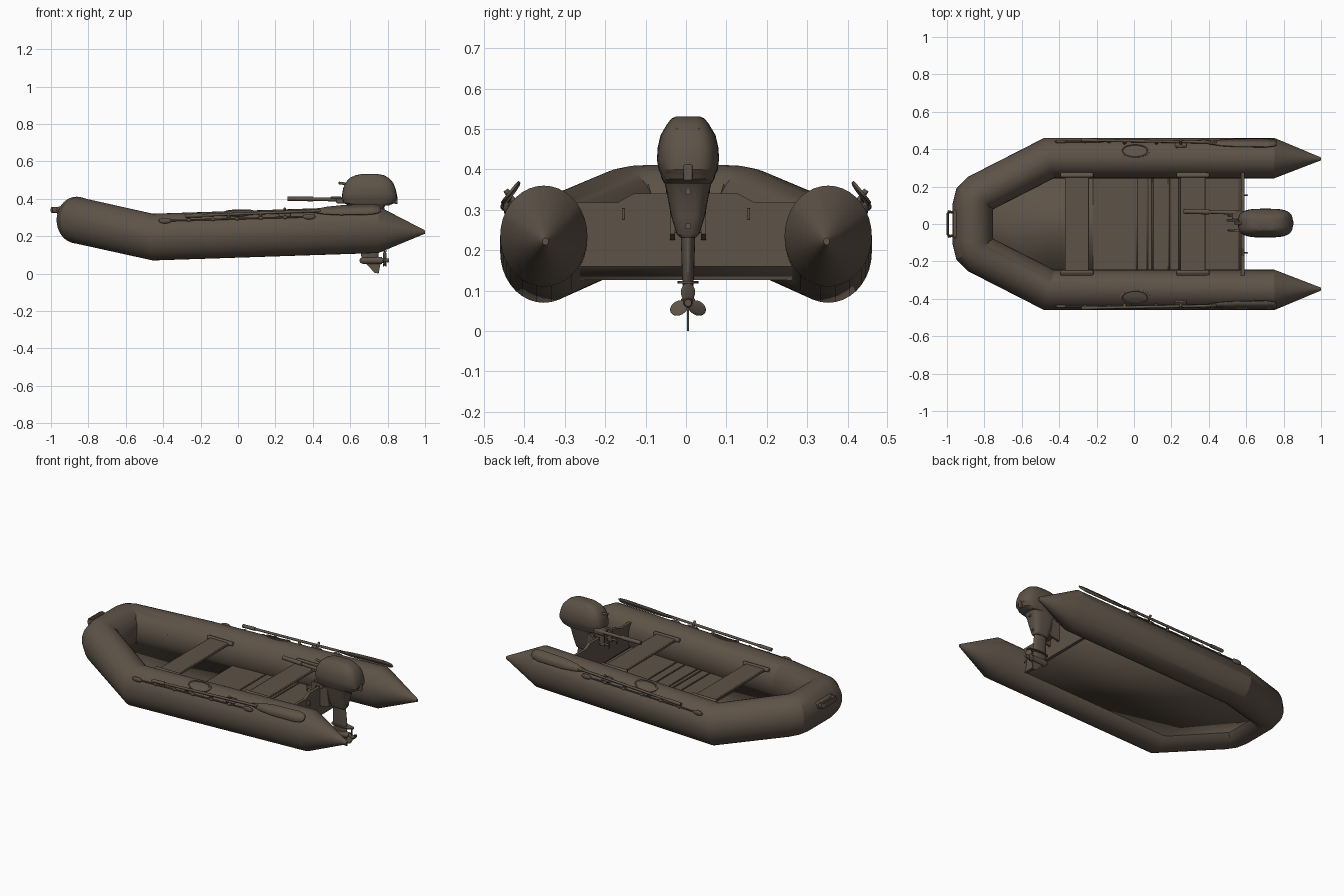
import bpy, bmesh, math
from mathutils import Vector, Matrix

if "Cube" in bpy.data.objects:
    bpy.data.objects.remove(bpy.data.objects["Cube"])

mat = bpy.data.materials.new("dark_brown")
mat.diffuse_color = (0.11, 0.085, 0.063, 1)
mat.use_nodes = True
mat.node_tree.nodes["Principled BSDF"].inputs["Base Color"].default_value = mat.diffuse_color


def finish(name, bm, thick=0, bevel=0):
    bmesh.ops.recalc_face_normals(bm, faces=bm.faces[:])
    me = bpy.data.meshes.new(name)
    bm.to_mesh(me)
    bm.free()
    me.materials.append(mat)
    ob = bpy.data.objects.new(name, me)
    bpy.context.collection.objects.link(ob)
    if thick:
        m = ob.modifiers.new("thickness", 'SOLIDIFY')
        m.thickness, m.offset = thick, 0
    if bevel:
        m = ob.modifiers.new("bevel", 'BEVEL')
        m.width, m.segments = bevel, 2
    return ob


def skin(name, rings, closed=False):
    """Bridge equal rings of points; cap the ends unless closed."""
    bm = bmesh.new()
    vs = [[bm.verts.new(p) for p in r] for r in rings]
    n = len(vs[0])
    pairs = list(zip(vs, vs[1:])) + ([(vs[-1], vs[0])] if closed else [])
    for a, b in pairs:
        for i in range(n):
            bm.faces.new((a[i], a[(i + 1) % n], b[(i + 1) % n], b[i]))
    if not closed:
        bm.faces.new(vs[0])
        bm.faces.new(vs[-1])
    return finish(name, bm)


def sweep(name, path, ry, rz, scales=None, n=32, closed=False):
    """Mitred sweep of an upright ellipse along a mostly level path."""
    P = [Vector(p) for p in path]
    k = len(P)
    rings = []
    for i, p in enumerate(P):
        a = P[i - 1] if i or closed else p
        b = P[(i + 1) % k] if i < k - 1 or closed else p
        d1, d2 = (p - a).to_2d(), (b - p).to_2d()
        d1 = d1.normalized() if d1.length else d2.normalized()
        d2 = d2.normalized() if d2.length else d1
        t = (d1 + d2).normalized()
        side = Vector((-t.y, t.x, 0)) / max(t.dot(d1), 0.5)
        s = scales[i] if scales else 1
        rings.append([p + side * (ry * s * math.cos(u)) + Vector((0, 0, rz * s * math.sin(u)))
                      for u in (2 * math.pi * j / n for j in range(n))])
    return skin(name, rings, closed)


def loft(name, levels, power=0.6, n=32):
    """Stack of rounded rectangles: (z, centre x, half x, half y)."""
    f = lambda c: math.copysign(abs(c) ** power, c)
    return skin(name, [[(cx + hx * f(math.cos(u)), 0.005 + hy * f(math.sin(u)), z)
                        for u in (2 * math.pi * j / n for j in range(n))]
                       for z, cx, hx, hy in levels])


def rod(name, a, b, r1, r2=None, n=16):
    a, b = Vector(a), Vector(b)
    bm = bmesh.new()
    bmesh.ops.create_cone(bm, cap_ends=True, segments=n, radius1=r1,
                          radius2=r1 if r2 is None else r2, depth=(b - a).length)
    q = (b - a).to_track_quat('Z', 'Y').to_matrix().to_4x4()
    bm.transform(Matrix.Translation((a + b) / 2) @ q)
    return finish(name, bm)


def box(name, c, size, rot=Matrix.Identity(4), bevel=0.004):
    bm = bmesh.new()
    bmesh.ops.create_cube(bm, size=1)
    bm.transform(Matrix.Translation(c) @ rot @ Matrix.Diagonal((*size, 1)))
    return finish(name, bm, bevel=bevel)


def ball(name, M, size):
    bm = bmesh.new()
    bmesh.ops.create_uvsphere(bm, u_segments=20, v_segments=12, radius=1)
    bm.transform(M @ Matrix.Diagonal((*size, 1)))
    return finish(name, bm)


def prism(name, pts, vec, bevel=0):
    bm = bmesh.new()
    f = bm.faces.new([bm.verts.new(p) for p in pts])
    g = bmesh.ops.extrude_face_region(bm, geom=[f])["geom"]
    bmesh.ops.translate(bm, vec=vec, verts=[v for v in g if isinstance(v, bmesh.types.BMVert)])
    return finish(name, bm, bevel=bevel)


def ribbon(name, sections, thick):
    """Strip through pairs of points."""
    bm = bmesh.new()
    vs = [[bm.verts.new(p) for p in s] for s in sections]
    for a, b in zip(vs, vs[1:]):
        bm.faces.new((a[0], a[1], b[1], b[0]))
    return finish(name, bm, thick)


def tube_z(x):
    return 0.21 + 0.0333 * x


def on_tube(x, s, deg, lift=0.0):
    """Point on the straight side tube; deg measured from outboard up to the top."""
    u = math.radians(deg)
    return Vector((x, s * (0.352 + (0.108 + lift) * math.cos(u)), tube_z(x) + (0.125 + lift) * math.sin(u)))


# Inflatable hull tube with pointed stern cones
half = [(1.0, .348, .222, .07), (.75, .352, .235, 1), (-.455, .352, .195, 1),
        (-.825, .163, .277, 1), (-.852, .135, .284, 1), (-.862, .095, .286, 1)]
full = half + [(x, -y, z, s) for x, y, z, s in reversed(half)]
sweep("hull_tube", [p[:3] for p in full], .108, .125, [p[3] for p in full], 36)

# Floor, boards and transom
ribbon("floor", [((x, -y, z), (x, y, z)) for x, y, z in
                 ((.58, .3, .165), (-.455, .3, .13), (-.81, .12, .21))], .008)
tilt = Matrix.Rotation(-0.034, 4, 'Y')
for i, (a, b) in enumerate(((-.22, .012), (.018, .068), (.074, .096), (.102, .185), (.191, .24), (.246, .56))):
    m = (a + b) / 2
    box(f"floor_board_{i + 1}", (m, 0, .151 + .034 * m), (b - a, .54, .012), tilt, .003)
T = [(.29, .16), (.29, .318), (.17, .318), (.13, .34)]
prism("transom", [(.572, y, z) for y, z in T] + [(.572, -y, z) for y, z in reversed(T)], (.018, 0, 0))
for s in (1, -1):
    box("transom_eye", (.598, s * .155, .29), (.022, .008, .03), bevel=.002)

# Seats with end brackets on the tubes
for name, x, w in (("front_seat", -.305, .13), ("rear_seat", .315, .135)):
    z = tube_z(x) + .078
    box(name, (x, 0, z), (w, .53, .018))
    for s in (1, -1):
        box(name + "_bracket", (x, s * .262, z + .003), (.175, .03, .024),
            Matrix.Rotation(s * -.5, 4, 'X'), .007)

# Bow carry handle
loop = [(-.962, -.06), (-.988, -.066), (-.995, -.055), (-.995, .055), (-.988, .066), (-.962, .06)]
sweep("bow_handle", [(x, y, .34) for x, y in loop], .007, .017, n=12)
box("bow_handle_pad", (-.955, 0, .335), (.025, .15, .045), bevel=.008)

for s in (1, -1):
    # Plain oval pads on the tube tops
    ring = []
    for j in range(32):
        u = 2 * math.pi * j / 32
        ring.append((.08 * math.cos(u), .36 * math.sin(u)))
    skin("oval_pad", [[on_tube(.005 + x * k, s, 69 + math.degrees(v * k), l) for x, v in ring]
                      for k, l in ((1, -.01), (1, .005), (.86, .008), (.8, .003), (.1, .004))])
    # Inflation valve on the inner bow side
    rod("valve", (-.62, s * .19, .265), (-.61, s * .163, .285), .014, .012)
    # Grab line with end pads
    A, B = on_tube(-.39, s, 40, .008), on_tube(.38, s, 38, .008)
    rod("grab_line", A, B, .0045, n=8)
    for p in (A, B):
        ball("line_pad", Matrix.Translation(p), (.034, .009, .015))
    for j in range(1, 6):
        ball("line_knot", Matrix.Translation(A.lerp(B, j / 6)), (.012, .008, .009))
    # Oar shaft, grip and tilted blade
    O, E = Vector((-.28, s * .449, .308)), Vector((.44, s * .437, .336))
    rod("oar_shaft", O, E, .0075)
    rod("oar_grip", O, O.lerp(E, .12), .0105)
    d = Vector((0, s * .045, -.055)).normalized()
    secs = []
    for x, w in ((.40, .008), (.47, .024), (.55, .032), (.71, .034), (.745, .028), (.765, .014)):
        c = Vector((x, s * .434, .334 + .03 * (x - .4)))
        secs.append((c - d * w, c + d * w))
    ribbon("oar_blade", secs, .007)
    # Oar lock and clips holding the oar
    L = on_tube(.25, s, 50, 0)
    box("oar_lock_base", L, (.06, .035, .022), Matrix.Rotation(s * -.65, 4, 'X'), .005)
    rod("oar_lock_pin", L, L + Vector((0, s * .025, .035)), .007)
    for x in (-.05, .12):
        rod("oar_clip", on_tube(x, s, 42), O.lerp(E, (x + .28) / .72), .009)

# Outboard motor: cowl, seam band, midsection and leg
loft("motor_cowl", [(.385, .702, .138, .066), (.40, .703, .147, .073), (.425, .703, .146, .077),
                    (.455, .702, .140, .075), (.485, .702, .128, .068), (.512, .702, .104, .052),
                    (.526, .704, .075, .041), (.531, .704, .05, .03)])
loft("cowl_base", [(.365, .70, .11, .058), (.376, .70, .135, .065), (.392, .702, .142, .069)])
loft("motor_midsection", [(.375, .70, .095, .06), (.345, .70, .075, .053), (.285, .70, .06, .042),
                          (.24, .70, .05, .028), (.232, .70, .045, .02)])
loft("motor_leg", [(.24, .70, .042, .018), (.14, .705, .048, .015), (.07, .705, .045, .01)], 1)
loft("cavitation_plate", [(.118, .722, .075, .026), (.124, .722, .075, .026)], .9)
box("cowl_latch", (.845, .005, .392), (.018, .022, .04))
box("cowl_vent", (.79, .005, .508), (.05, .06, .014), Matrix.Rotation(.5, 4, 'Y'))
rod("starter_handle", (.585, .005, .478), (.538, .005, .485), .007)
for z, x in ((.345, .775), (.26, .752)):
    rod("leg_bolt", (x - .02, .005, z), (x + .008, .005, z), .008)

# Gearcase, skeg and propeller
rod("gearcase", (.675, .005, .07), (.77, .005, .07), .019)
ball("gearcase_nose", Matrix.Translation((.675, .005, .07)), (.025, .019, .019))
prism("skeg", [(.67, .002, .07), (.765, .002, .07), (.752, .002, .0), (.73, .002, .004)], (0, .006, 0))
hub = Matrix.Translation((.785, .005, .07))
rod("propeller_hub", (.765, .005, .07), (.808, .005, .07), .014, .009)
for k in range(3):
    ball("propeller_blade", hub @ Matrix.Rotation(k * 2 * math.pi / 3, 4, 'X')
         @ Matrix.Translation((0, 0, .026)) @ Matrix.Rotation(.5, 4, 'Z'), (.004, .02, .023))

# Transom clamp and tiller
for s in (1, -1):
    y = .005 + s * .038
    prism("clamp_bracket", [(.535, y - .006, .30), (.535, y - .006, .365), (.64, y - .006, .365),
                            (.66, y - .006, .24), (.595, y - .006, .225), (.595, y - .006, .347),
                            (.565, y - .006, .347), (.562, y - .006, .30)], (0, .012, 0))
    rod("clamp_screw", (.572, y, .315), (.505, y, .315), .006)
    box("clamp_screw_handle", (.503, y, .315), (.008, .008, .045), bevel=.002)
rod("clamp_tilt_tube", (.61, -.05, .355), (.61, .06, .355), .013)
box("clamp_crossbar", (.635, .005, .26), (.03, .08, .035))
box("tiller_mount", (.56, .045, .39), (.07, .05, .03), bevel=.006)
rod("tiller_arm", (.56, .06, .395), (.38, .065, .399), .011, .009)
rod("tiller_grip", (.40, .064, .399), (.265, .067, .401), .013, .012)
box("shift_lever", (.525, .02, .405), (.06, .012, .012))

# Smooth shading with crisp edges
bpy.ops.object.select_all(action='SELECT')
bpy.context.view_layer.objects.active = bpy.context.scene.objects["hull_tube"]
bpy.ops.object.shade_smooth_by_angle(angle=math.radians(24))
